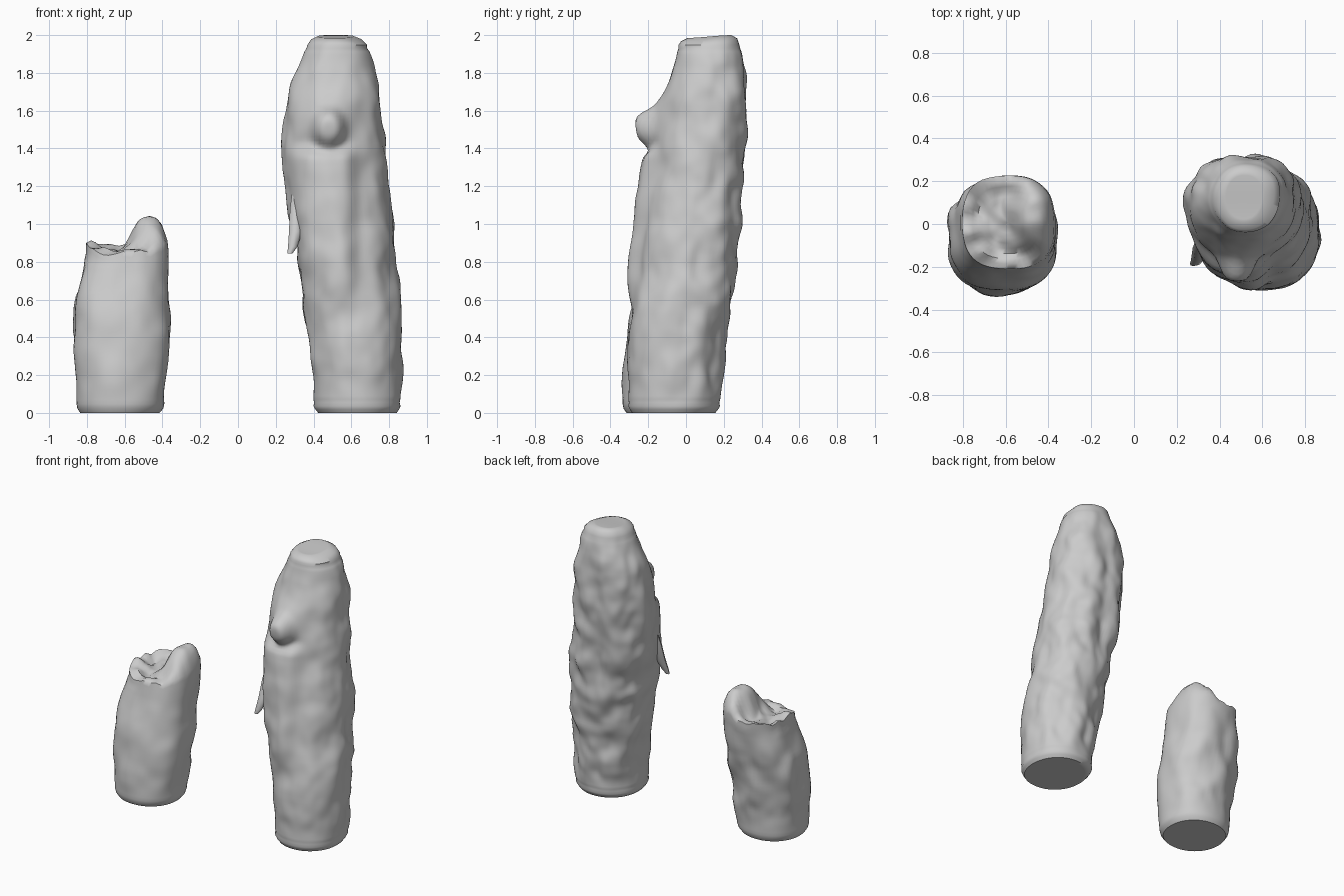
import bpy, bmesh, math
from mathutils import Vector, noise

if "Cube" in bpy.data.objects:
    bpy.data.objects.remove(bpy.data.objects["Cube"])


def smooth(a, b, v):
    t = max(0.0, min(1.0, (v - a) / (b - a)))
    return t * t * (3 - 2 * t)


def section(profile, z):
    """Interpolate (x0, x1, y0, y1) bounds at height z."""
    for a, b in zip(profile, profile[1:]):
        if z <= b[0]:
            t = (z - a[0]) / (b[0] - a[0])
            return [a[k] + (b[k] - a[k]) * t for k in range(1, 5)]
    return profile[-1][1:]


def finish(name, bm):
    bmesh.ops.recalc_face_normals(bm, faces=bm.faces)
    me = bpy.data.meshes.new(name)
    bm.to_mesh(me)
    bm.free()
    ob = bpy.data.objects.new(name, me)
    bpy.context.collection.objects.link(ob)
    bpy.context.view_layer.objects.active = ob
    ob.select_set(True)
    bpy.ops.object.shade_smooth_by_angle(angle=math.radians(50))
    ob.select_set(False)
    return ob


def log(name, profile, rows, sides, bump, square, deform):
    """Loft a bark-covered log through bounding sections, with ringed caps."""
    bm = bmesh.new()
    z0, z1 = profile[0][0], profile[-1][0]
    caps = 9
    # (height, cap scale): bottom cap, wall, top cap
    levels = [(z0, k / caps) for k in range(1, caps)]
    levels += [(z0 + (z1 - z0) * i / rows, 1.0) for i in range(rows + 1)]
    levels += [(z1, 1 - k / caps) for k in range(1, caps)]
    rings = []
    for z, s in levels:
        win = [section(profile, min(z1, max(z0, z + d))) for d in (-0.04, 0, 0.04)]
        edge = z - z0 < 0.05 or z1 - z < 0.05
        x0, x1, y0, y1 = win[1] if edge else [sum(w[k] for w in win) / 3 for k in range(4)]
        cx, cy, rx, ry = (x0 + x1) / 2, (y0 + y1) / 2, (x1 - x0) / 2, (y1 - y0) / 2
        n_exp = 2.1 + (square - 2.1) * smooth(z0, z1, z)
        ring = []
        for j in range(sides):
            a = 2 * math.pi * j / sides
            c, sn = math.cos(a), math.sin(a)
            f = s * (abs(c) ** n_exp + abs(sn) ** n_exp) ** (-1 / n_exp)
            p = Vector((cx + rx * c * f, cy + ry * sn * f, z))
            # stretched bark lumps, calmer in front and fading at the two ends
            q = Vector((p.x * 7, p.y * 7, z * 5))
            n = noise.noise(q) + 0.3 * noise.noise(q * 2.1)
            fade = smooth(z0, z0 + 0.2, z) * (0.3 + 0.7 * smooth(z1, z1 - 0.2, z))
            amp = bump * n * fade * s * (0.5 + 0.5 * smooth(-0.5, 0.5, sn))
            p += Vector((c, sn, 0)) * amp
            ring.append(bm.verts.new(deform(p, s)))
        rings.append(ring)
    for r, t in zip(rings, rings[1:]):
        for j in range(sides):
            k = (j + 1) % sides
            bm.faces.new((r[j], r[k], t[k], t[j]))
    for r in (rings[0], rings[-1]):
        mid = bm.verts.new(sum((v.co for v in r), Vector()) / sides)
        for j in range(sides):
            bm.faces.new((r[j], r[(j + 1) % sides], mid))
    return finish(name, bm)


# Tall log: z, left, right, front, back
tall = [
    (0.00, 0.425, 0.84, -0.285, 0.155), (0.03, 0.40, 0.862, -0.305, 0.18),
    (0.20, 0.40, 0.867, -0.31, 0.19), (0.40, 0.37, 0.867, -0.31, 0.22),
    (0.58, 0.345, 0.867, -0.285, 0.25), (0.75, 0.32, 0.84, -0.25, 0.265),
    (0.90, 0.30, 0.835, -0.225, 0.28), (1.10, 0.26, 0.82, -0.20, 0.29),
    (1.40, 0.235, 0.78, -0.155, 0.315), (1.60, 0.25, 0.76, -0.125, 0.325),
    (1.75, 0.285, 0.735, -0.085, 0.325), (1.90, 0.345, 0.705, -0.055, 0.305),
    (1.95, 0.37, 0.68, -0.04, 0.285), (1.975, 0.395, 0.64, -0.02, 0.27),
    (1.985, 0.42, 0.61, 0.01, 0.245),
]


def tall_detail(p, s):
    if p.y < 0.08 and s == 1:
        front = smooth(0.08, -0.08, p.y)
        # raised strip below the knot
        strip = math.exp(-((p.x - 0.45) / 0.165) ** 6)
        strip *= smooth(0.45, 0.9, p.z) * smooth(1.44, 1.34, p.z)
        # swelling around the knot, and the rounded knot itself
        r2 = ((p.x - 0.48) / 0.14) ** 2 + ((p.z - 1.55) / 0.13) ** 2
        stub = ((p.x - 0.48) / 0.085) ** 2 + ((p.z - 1.505) / 0.1) ** 2
        lift = 0.07 * strip + 0.055 * math.exp(-r2 ** 1.5) + 0.085 * math.exp(-stub ** 2.5)
        p.y -= front * lift
    if p.z > 1.95:
        p.z += 0.015 * smooth(0.0, 0.25, p.y)
    return p


log("tall_log", tall, 110, 88, 0.034, 2.15, tall_detail)

# Broken log: z, left, right, front, back
short = [
    (0.00, -0.835, -0.415, -0.315, 0.10), (0.03, -0.855, -0.39, -0.335, 0.12),
    (0.20, -0.86, -0.38, -0.335, 0.13), (0.40, -0.873, -0.36, -0.315, 0.155),
    (0.58, -0.87, -0.365, -0.28, 0.18), (0.70, -0.83, -0.37, -0.245, 0.205),
    (0.80, -0.80, -0.37, -0.22, 0.225), (0.85, -0.80, -0.375, -0.21, 0.225),
]


def short_detail(p, s):
    k = smooth(0.66, 0.85, p.z)
    if k > 0:
        # rounded horn, raised rim and shallow jagged heart
        r2 = ((p.x + 0.475) / 0.1) ** 2 + ((p.y - 0.05) / 0.17) ** 2
        horn = math.exp(-r2 ** 1.6)
        h = 0.19 * horn
        h += (1 - horn) * (0.03 * smooth(0.65, 0.85, s) + 0.005)
        h -= 0.05 * smooth(0.92, 1.0, s) * horn
        h += 0.04 * (1 - 0.7 * horn) * noise.noise(Vector((p.x * 13, p.y * 13, 3.0)))
        h -= 0.035 * smooth(-0.1, -0.2, p.y)
        p.z += k * h
    return p


log("broken_log", short, 36, 56, 0.026, 2.7, short_detail)

# Bark splinter peeling down the left front of the tall log
bm = bmesh.new()
path = [(0.32, -0.07, 1.2, 0.03), (0.31, -0.11, 1.08, 0.035), (0.305, -0.145, 0.96, 0.035),
        (0.29, -0.175, 0.88, 0.025), (0.275, -0.185, 0.845, 0.014)]
rings = [[bm.verts.new((x + r * math.cos(a * math.pi / 4), y + 0.8 * r * math.sin(a * math.pi / 4), z))
          for a in range(8)] for x, y, z, r in path]
for r, t in zip(rings, rings[1:]):
    for j in range(8):
        bm.faces.new((r[j], r[(j + 1) % 8], t[(j + 1) % 8], t[j]))
bm.faces.new(rings[0])
bm.faces.new(rings[-1])
finish("bark_splinter", bm)
